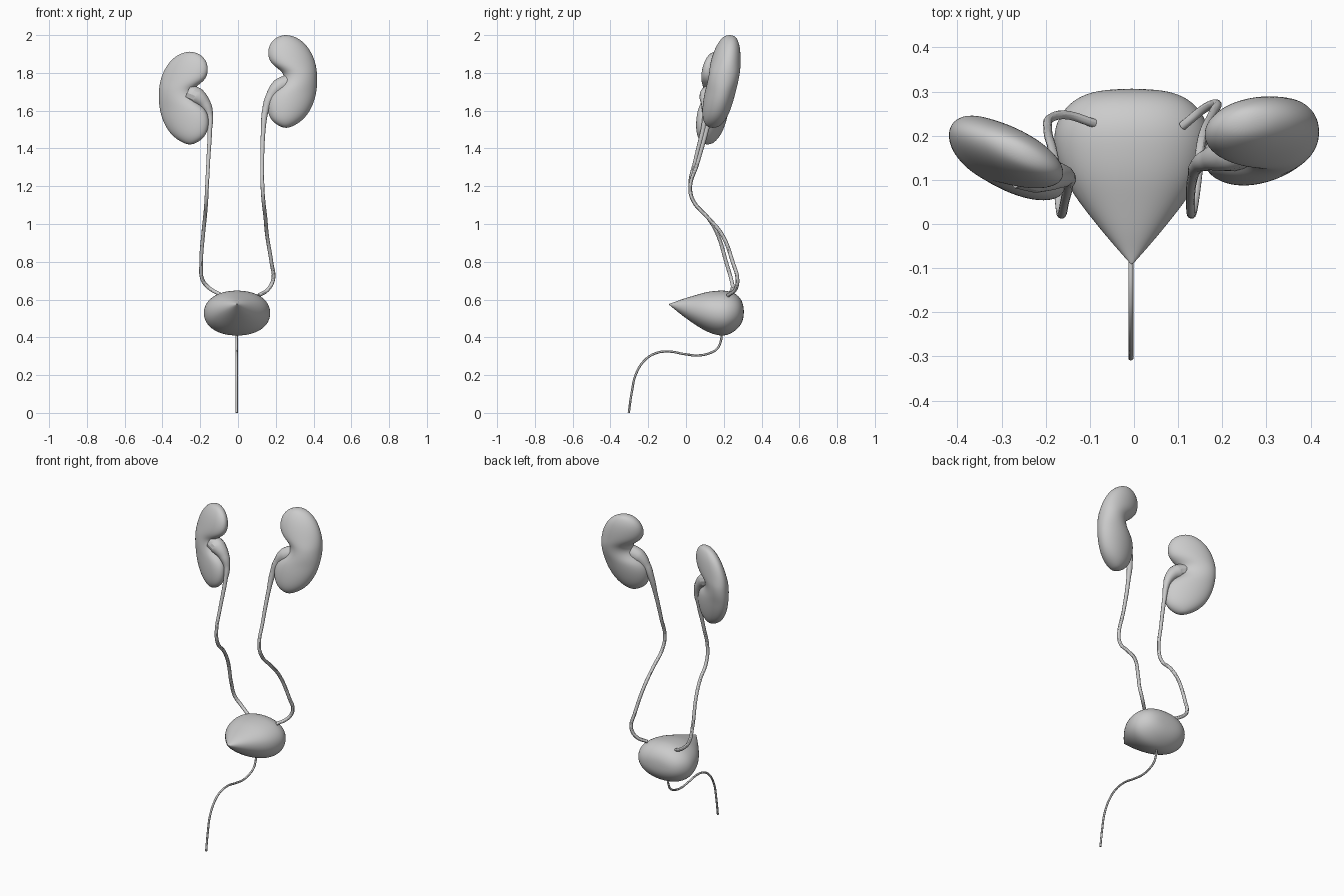
import bpy, bmesh
from math import sin, cos, pi, copysign

if "Cube" in bpy.data.objects:
    bpy.data.objects.remove(bpy.data.objects["Cube"])


def loft(name, rings, start, end):
    """Skin a list of rings, closing both ends to a pole point, then smooth."""
    bm = bmesh.new()
    loops = [[bm.verts.new(p) for p in r] for r in rings]
    n = len(loops[0])
    for a, b in zip(loops, loops[1:]):
        for i in range(n):
            j = (i + 1) % n
            bm.faces.new((a[i], a[j], b[j], b[i]))
    for pole, ring in ((start, loops[0]), (end, loops[-1])):
        v = bm.verts.new(pole)
        for i in range(n):
            bm.faces.new((v, ring[i], ring[(i + 1) % n]))
    bmesh.ops.recalc_face_normals(bm, faces=bm.faces)
    for f in bm.faces:
        f.smooth = True
    me = bpy.data.meshes.new(name)
    bm.to_mesh(me)
    bm.free()
    ob = bpy.data.objects.new(name, me)
    bpy.context.collection.objects.link(ob)
    sub = ob.modifiers.new("smooth", 'SUBSURF')
    sub.levels = sub.render_levels = 2
    return ob


def tube(name, pts):
    """Round tube through (x, y, z, radius) points."""
    cu = bpy.data.curves.new(name, 'CURVE')
    cu.dimensions = '3D'
    cu.bevel_depth = 1.0
    cu.bevel_resolution = 4
    cu.resolution_u = 8
    cu.use_fill_caps = True
    sp = cu.splines.new('BEZIER')
    sp.bezier_points.add(len(pts) - 1)
    for bp, (x, y, z, r) in zip(sp.bezier_points, pts):
        bp.co = (x, y, z)
        bp.radius = r
        bp.handle_left_type = bp.handle_right_type = 'AUTO'
    ob = bpy.data.objects.new(name, cu)
    bpy.context.collection.objects.link(ob)
    bpy.ops.object.select_all(action='DESELECT')
    ob.select_set(True)
    bpy.context.view_layer.objects.active = ob
    bpy.ops.object.convert(target='MESH')
    bpy.ops.object.shade_smooth_by_angle()


# kidney slices: height from the bottom, inner edge, outer edge, thickness factor
KIDNEY = [(.006, .225, .285, .38), (.035, .18, .335, .7), (.08, .158, .375, .88),
          (.14, .154, .403, .98), (.19, .172, .414, 1), (.222, .215, .418, 1),
          (.255, .243, .419, 1), (.29, .242, .418, 1), (.315, .212, .415, 1),
          (.345, .172, .409, .98), (.39, .157, .393, .9), (.44, .165, .362, .74),
          (.475, .195, .32, .5), (.488, .225, .285, .3)]


def kidney(name, side, z0, y_bottom, y_top, yaw, thick):
    def place(x, v, h):
        y = y_bottom + (y_top - y_bottom) * h / .49 + yaw * (x - .285) + v
        return (side * x, y, z0 + h)
    rings = []
    for h, a, b, t in KIDNEY:
        c, r = (a + b) / 2, (b - a) / 2 * 1.02
        rings.append([place(c + r * cos(2 * pi * i / 20),
                            thick * t * 1.02 * sin(2 * pi * i / 20), h) for i in range(20)])
    loft(name, rings, place(.255, 0, 0), place(.255, 0, .493))


kidney("right_kidney", -1, 1.42, .125, .172, .38, .068)
kidney("left_kidney", 1, 1.508, .145, .235, .12, .08)

# bladder: y, half width, bottom z, top z
BLADDER = [(-.088, .005, .571, .578), (-.06, .03, .548, .587), (-.02, .065, .515, .603),
           (.05, .122, .464, .624), (.11, .16, .428, .642), (.17, .178, .407, .649),
           (.22, .178, .408, .649), (.265, .152, .436, .632), (.29, .118, .465, .605),
           (.303, .075, .495, .575)]
rings = []
for y, w, zb, zt in BLADDER:
    ring = []
    for i in range(24):
        c, s = cos(2 * pi * i / 24), sin(2 * pi * i / 24)
        ring.append((-.005 + w * copysign(abs(c) ** .93, c), y,
                     (zb + zt) / 2 + (zt - zb) / 2 * copysign(abs(s) ** .93, s)))
    rings.append(ring)
loft("bladder", rings, (-.005, -.092, .575), (-.005, .307, .535))

# ureters, starting with the wide renal pelvis inside each kidney notch
tube("right_ureter", [
    (-.26, .125, 1.695, .045), (-.215, .115, 1.675, .045), (-.172, .11, 1.632, .03),
    (-.15, .105, 1.575, .018), (-.149, .09, 1.5, .012), (-.157, .05, 1.34, .01),
    (-.164, .022, 1.2, .01), (-.168, .04, 1.12, .01), (-.175, .115, 1.035, .01),
    (-.184, .165, .95, .01), (-.195, .215, .79, .01), (-.188, .24, .705, .01),
    (-.155, .247, .663, .01), (-.09, .228, .625, .01)])
tube("left_ureter", [
    (.26, .175, 1.745, .045), (.215, .16, 1.725, .042), (.172, .147, 1.675, .026),
    (.146, .135, 1.605, .018), (.134, .11, 1.5, .012), (.128, .06, 1.32, .01),
    (.13, .022, 1.19, .01), (.135, .04, 1.12, .01), (.145, .115, 1.035, .01),
    (.153, .19, .945, .01), (.178, .25, .79, .01), (.187, .272, .71, .01),
    (.16, .262, .655, .01), (.11, .222, .622, .01)])

# urethra
tube("urethra", [(-.007, y, z, .006) for y, z in (
    (.19, .43), (.183, .375), (.165, .34), (.13, .318), (.06, .304), (0, .31),
    (-.1, .325), (-.165, .314), (-.22, .277), (-.265, .205), (-.287, .11), (-.303, 0))])
